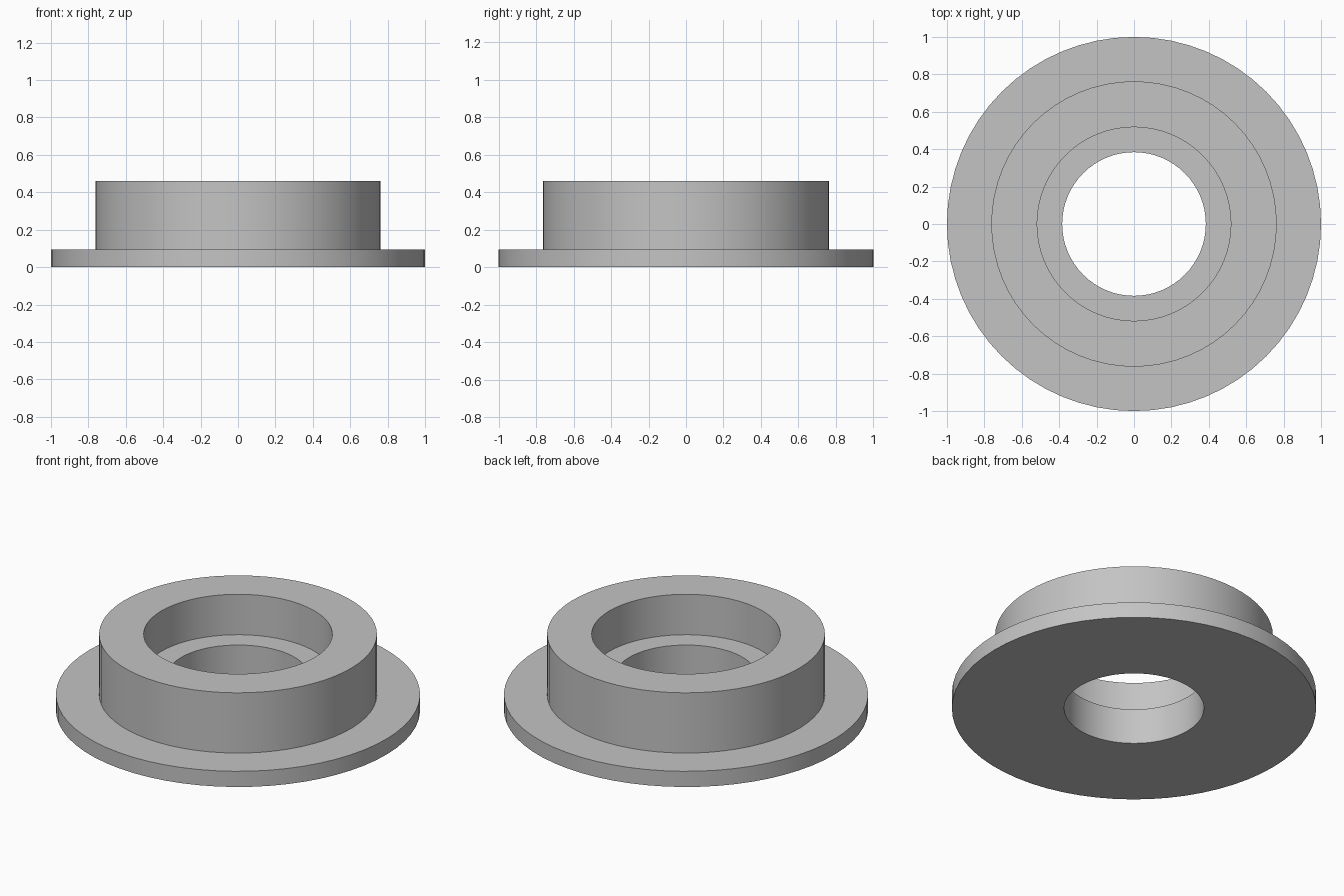
import bpy
import bmesh
import math

cube = bpy.data.objects.get("Cube")
if cube:
    bpy.data.objects.remove(cube, do_unlink=True)

SEGMENTS = 64

# Plain grey material
grey = bpy.data.materials.new("grey")
grey.use_nodes = True
colour = (0.55, 0.55, 0.55, 1)
grey.diffuse_color = colour
grey.node_tree.nodes["Principled BSDF"].inputs["Base Color"].default_value = colour


def lathe(name, profile):
    """Revolve a closed (radius, height) profile around z."""
    bm = bmesh.new()
    rings = []
    for r, z in profile:
        ring = []
        for i in range(SEGMENTS):
            a = math.tau * i / SEGMENTS
            ring.append(bm.verts.new((r * math.cos(a), r * math.sin(a), z)))
        rings.append(ring)
    for k, low in enumerate(rings):
        high = rings[(k + 1) % len(rings)]
        for i in range(SEGMENTS):
            j = (i + 1) % SEGMENTS
            bm.faces.new((low[i], low[j], high[j], high[i]))
    bmesh.ops.recalc_face_normals(bm, faces=bm.faces)
    mesh = bpy.data.meshes.new(name)
    bm.to_mesh(mesh)
    bm.free()
    mesh.materials.append(grey)
    obj = bpy.data.objects.new(name, mesh)
    bpy.context.collection.objects.link(obj)
    bpy.ops.object.select_all(action="DESELECT")
    obj.select_set(True)
    bpy.context.view_layer.objects.active = obj
    bpy.ops.object.shade_smooth_by_angle(angle=math.radians(30))
    return obj


# Flange, raised boss, counterbore and through hole in one closed section
lathe("flanged_bushing", [
    (0.384, 0), (1, 0), (1, 0.095),           # flange
    (0.763, 0.095), (0.763, 0.46),            # boss
    (0.518, 0.46), (0.518, 0.215),            # counterbore
    (0.384, 0.215),                           # ledge above the through hole
])
